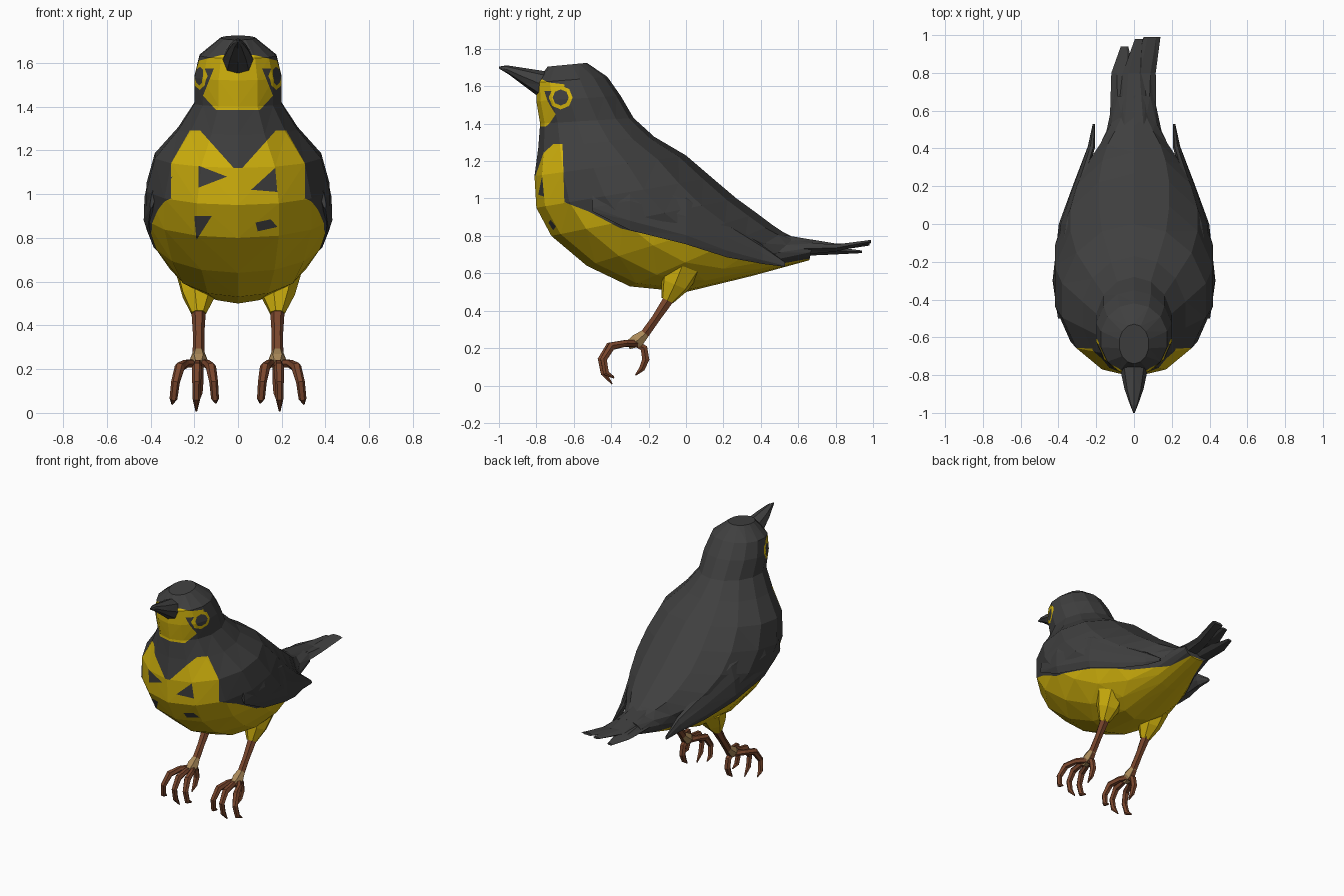
import bpy, bmesh, math
from mathutils import Vector as V

if "Cube" in bpy.data.objects:
    bpy.data.objects.remove(bpy.data.objects["Cube"])

DARK, YELLOW = 0, 1


def material(name, rgb):
    m = bpy.data.materials.new(name)
    m.diffuse_color = (*rgb, 1)
    m.use_nodes = True
    m.node_tree.nodes["Principled BSDF"].inputs["Base Color"].default_value = m.diffuse_color
    return m


dark = material("charcoal feathers", (0.05, 0.05, 0.05))
yellow = material("yellow feathers", (0.66, 0.46, 0.004))
brown = material("brown leg", (0.19, 0.06, 0.025))
tan = material("tan joint", (0.40, 0.25, 0.10))


def loft(rings, sides):
    """Skin of elliptical rings, each given as centre, first and second half-axis."""
    bm = bmesh.new()
    loops = []
    for c, a, w in rings:
        angles = [2 * math.pi * i / sides for i in range(sides)]
        loops.append([bm.verts.new(V(c) + V(a) * math.cos(t) + V(w) * math.sin(t)) for t in angles])
    for p, q in zip(loops, loops[1:]):
        for i in range(sides):
            j = (i + 1) % sides
            bm.faces.new((p[i], p[j], q[j], q[i]))
    bm.faces.new(loops[0])
    bm.faces.new(loops[-1])
    bmesh.ops.triangulate(bm, faces=bm.faces[:])
    bmesh.ops.recalc_face_normals(bm, faces=bm.faces[:])
    return bm


def finish(name, bm, *mats):
    me = bpy.data.meshes.new(name)
    bm.to_mesh(me)
    bm.free()
    for m in mats:
        me.materials.append(m)
    ob = bpy.data.objects.new(name, me)
    bpy.context.collection.objects.link(ob)
    return ob


def profile_rings(rows):
    """Rings from front/lower point, back/upper point (y, z) and half-width."""
    out = []
    for by, bz, ty, tz, w in rows:
        out.append(((0, (by + ty) / 2, (bz + tz) / 2), (0, (ty - by) / 2, (tz - bz) / 2), (w, 0, 0)))
    return out


def tube(name, pts, radii, mat, sides=6):
    pts = [V(p) for p in pts]
    rings = []
    for i, p in enumerate(pts):
        t = (pts[min(i + 1, len(pts) - 1)] - pts[max(i - 1, 0)]).normalized()
        a = V((1, 0, 0)) - t * t.x
        a.normalize()
        rings.append((p, a * radii[i], t.cross(a) * radii[i]))
    return finish(name, loft(rings, sides), mat)


def inside(u, v, poly):
    hit = False
    for (a, b), (c, d) in zip(poly, poly[1:] + poly[:1]):
        if (b > v) != (d > v) and u < a + (v - b) * (c - a) / (d - b):
            hit = not hit
    return hit


def paint(bm, poly, axis, mat, test):
    """Cut a polygon, projected along an axis, into the surface and colour it."""
    k = 1 - axis
    lo = [min(p[i] for p in poly) for i in (0, 1)]
    hi = [max(p[i] for p in poly) for i in (0, 1)]

    def near(f):
        us = [v.co[k] for v in f.verts]
        zs = [v.co.z for v in f.verts]
        return (test(f.calc_center_median()) and max(us) > lo[0] and min(us) < hi[0]
                and max(zs) > lo[1] and min(zs) < hi[1])

    for p, q in zip(poly, poly[1:] + poly[:1]):
        fs = [f for f in bm.faces if near(f)]
        geom = fs + list({e for f in fs for e in f.edges}) + list({v for f in fs for v in f.verts})
        co, no = V((0, 0, p[1])), V((0, 0, q[0] - p[0]))
        co[k], no[k] = p[0], p[1] - q[1]
        bmesh.ops.bisect_plane(bm, geom=geom, dist=1e-5, plane_co=co, plane_no=no.normalized())
    for f in bm.faces:
        c = f.calc_center_median()
        if test(c) and inside(c[k], c.z, poly):
            f.material_index = mat


# Body and head: one skin from crown to tail root
body = loft(profile_rings([
    (-.74, 1.705, -.53, 1.725, .08), (-.80, 1.62, -.42, 1.65, .18), (-.80, 1.52, -.35, 1.55, .205),
    (-.78, 1.40, -.28, 1.43, .205), (-.79, 1.27, -.17, 1.33, .28), (-.81, 1.12, 0, 1.23, .39),
    (-.80, .95, .14, 1.11, .43), (-.72, .80, .27, 1.00, .43), (-.53, .64, .38, .92, .385),
    (-.30, .53, .46, .86, .32), (0, .50, .52, .82, .23), (.35, .585, .58, .79, .15),
    (.66, .67, .68, .78, .11)]), 14)

# Yellow belly and chest, seen from the side
anywhere = lambda c: True
paint(body, [(-1, .4), (.75, .4), (.67, .68), (.5, .65), (.25, .68), (0, .76), (-.35, .84),
             (-.52, .93), (-.65, .98), (-1, .98)], 0, YELLOW, anywhere)
paint(body, [(-1, .97), (-.65, .97), (-.66, 1.29), (-1, 1.29)], 0, YELLOW, lambda c: c.y < -.3)

# Dark collar point and chest spots, seen from the front
chest = lambda c: c.y < -.5
for spot in ([(-.19, 1.31), (-.02, 1.12), (.02, 1.12), (.19, 1.31)],
             [(-.18, 1.13), (-.05, 1.08), (-.18, 1.03)],
             [(.06, 1.02), (.17, 1.12), (.18, 1.01)],
             [(-.20, .90), (-.12, .90), (-.19, .79)],
             [(.08, .87), (.15, .885), (.18, .85), (.09, .83)],
             [(-.36, 1.06), (-.30, 1.08), (-.35, .99)]):
    paint(body, spot, 1, DARK, chest)

# Yellow throat, brow and eye rings, dark eyes
paint(body, [(-.1, 1.385), (.1, 1.385), (.16, 1.45), (.1, 1.6), (-.1, 1.6), (-.16, 1.45)],
      1, YELLOW, lambda c: c.y < -.65)
paint(body, [(-.18, 1.575), (.18, 1.575), (.18, 1.61), (.08, 1.635), (-.08, 1.635), (-.18, 1.61)],
      1, YELLOW, lambda c: c.y < -.65)
for r, m in ((.064, YELLOW), (.043, DARK)):
    ring = [(-.67 + r * math.cos(i * math.pi / 4), 1.54 + r * math.sin(i * math.pi / 4)) for i in range(8)]
    paint(body, ring, 0, m, lambda c: c.z > 1.35 and c.y < -.5)
finish("body", body, dark, yellow)

# Beak
finish("beak", loft(profile_rings([
    (-.77, 1.53, -.75, 1.68, .075), (-.87, 1.605, -.88, 1.70, .05),
    (-.95, 1.665, -.96, 1.712, .022), (-1, 1.695, -1, 1.705, .004)]), 8), dark)

# Tail feathers: centre x, y, z, half-width, half-thickness
for name, rows in (
        ("tail_feather_left", [(-.04, .48, .73, .09, .05), (-.06, .8, .72, .06, .022), (-.05, .94, .715, .02, .008)]),
        ("tail_feather_middle", [(0, .45, .765, .11, .06), (0, .8, .74, .06, .022), (.03, .98, .755, .025, .008)]),
        ("tail_feather_right", [(.03, .48, .73, .09, .05), (.06, .8, .735, .055, .022), (.095, .99, .77, .045, .01)])):
    finish(name, loft([((x, y, z), (w, 0, 0), (0, 0, t)) for x, y, z, w, t in rows], 6), dark)

for s, side in ((1, "right"), (-1, "left")):
    # Folded wing: lower point x, y, z, upper point x, z, half-thickness
    rings = []
    for lx, y, lz, ux, uz, t in ((.40, -.50, .93, .37, 1.06, .01), (.415, -.30, .83, .38, 1.12, .03),
                                 (.385, 0, .755, .33, 1.03, .03), (.305, .22, .685, .27, .88, .025),
                                 (.235, .41, .65, .215, .75, .018), (.215, .53, .635, .21, .66, .006)):
        rings.append(((s * (lx + ux) / 2, y, (lz + uz) / 2),
                      (s * (ux - lx) / 2, 0, (uz - lz) / 2), (s * t, 0, t * .4)))
    finish("wing_" + side, loft(rings, 8), dark)

    # Feathered thigh, shin and tan ankle
    x = s * .18
    tube("thigh_" + side, [(x, -.02, .64), (x, -.06, .54), (x, -.10, .455)], [.11, .08, .035], yellow, 7)
    tube("shin_" + side, [(x, -.08, .48), (x, -.16, .36), (x, -.26, .22)], [.034, .026, .028], brown)
    tube("ankle_" + side, [(x, -.215, .28), (x, -.26, .24), (x, -.31, .215)], [.026, .042, .026], tan)

    # Three curled front toes and one back toe
    for name, dx, reach, low in (("inner", -.075, .93, .045), ("middle", .01, 1, .008), ("outer", .115, .93, .04)):
        path = [(0, -.25, .225), (.5, -.33, .225), (.75, -.41, .21), (.92, -.455, .14), (1, -.44, .065), (1.05, -.395, low)]
        tube("toe_%s_%s" % (name, side), [(x + s * dx * f, -.25 + (y + .25) * reach, z) for f, y, z in path],
             [.022, .02, .024, .02, .018, .004], brown)
    tube("toe_back_" + side, [(x, -.26, .22), (x, -.225, .20), (x, -.215, .14), (x, -.235, .09), (x, -.27, .055)],
         [.02, .022, .022, .018, .004], brown)
